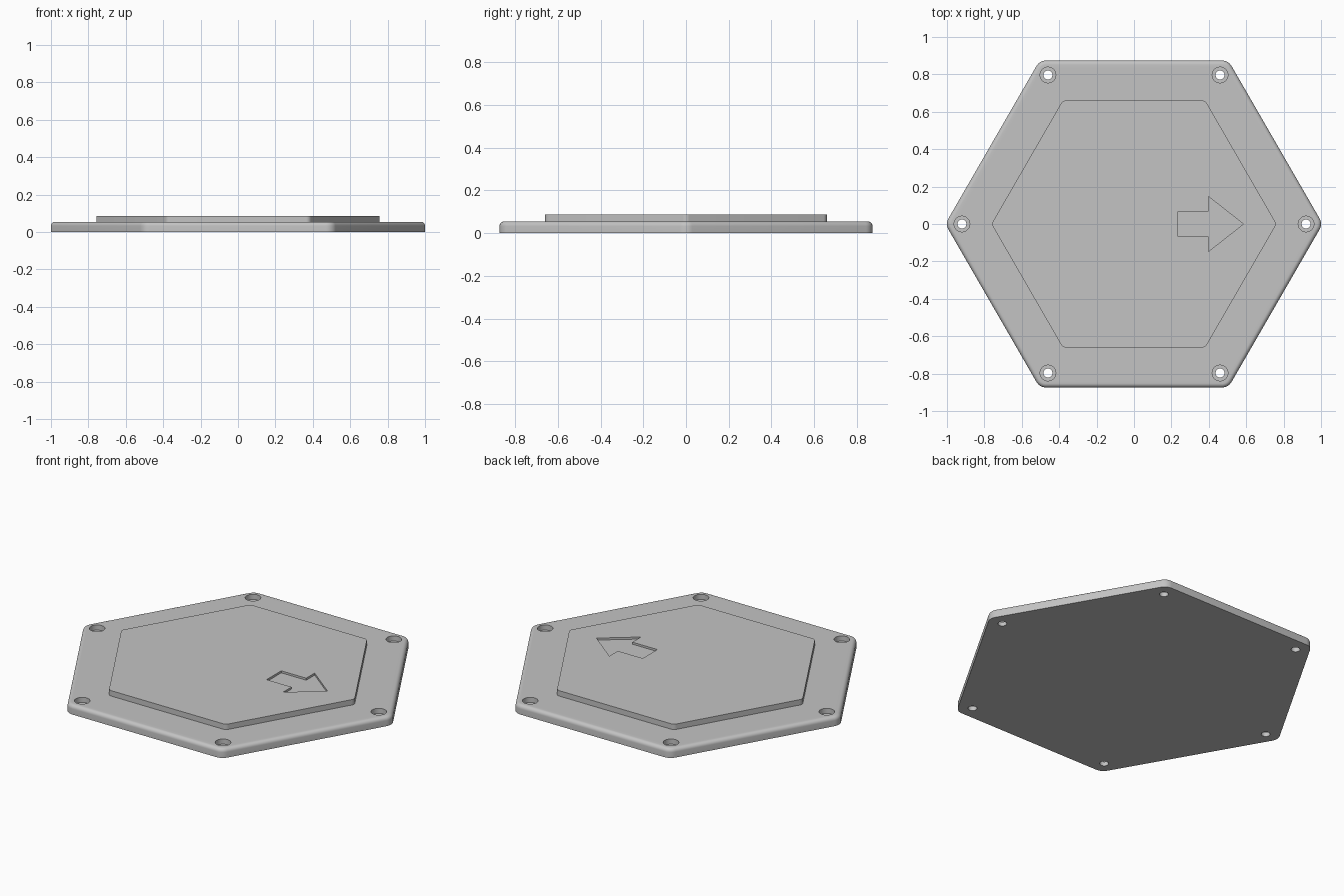
import bpy, bmesh, math
from math import cos, sin, pi, radians

cube = bpy.data.objects.get("Cube")
if cube:
    bpy.data.objects.remove(cube, do_unlink=True)

grey = bpy.data.materials.new("light grey")
grey.use_nodes = True
colour = (0.55, 0.55, 0.55, 1)
grey.diffuse_color = colour
grey.node_tree.nodes["Principled BSDF"].inputs["Base Color"].default_value = colour


def rounded_hexagon(apothem, radius, steps=8):
    """Outline with a corner on the x axis and rounded corners."""
    centre = (apothem - radius) / cos(pi / 6)
    points = []
    for k in range(6):
        a = k * pi / 3
        for i in range(steps + 1):
            b = a - pi / 6 + pi / 3 * i / steps
            points.append((centre * cos(a) + radius * cos(b),
                           centre * sin(a) + radius * sin(b)))
    return points


def circle(x, y, r, steps=32):
    return [(x + r * cos(2 * pi * i / steps), y + r * sin(2 * pi * i / steps))
            for i in range(steps)]


def loft(name, sections):
    """Solid through (outline, height) sections, capped at both ends."""
    bm = bmesh.new()
    rings = [[bm.verts.new((x, y, z)) for x, y in outline]
             for outline, z in sections]
    for low, high in zip(rings, rings[1:]):
        n = len(low)
        for i in range(n):
            j = (i + 1) % n
            bm.faces.new((low[i], low[j], high[j], high[i]))
    bm.faces.new(rings[0][::-1])
    bm.faces.new(rings[-1])
    mesh = bpy.data.meshes.new(name)
    bm.to_mesh(mesh)
    bm.free()
    mesh.materials.append(grey)
    obj = bpy.data.objects.new(name, mesh)
    bpy.context.collection.objects.link(obj)
    return obj


def cut(target, cutter):
    cutter.hide_render = True
    bpy.context.view_layer.objects.active = target
    mod = target.modifiers.new("cut", 'BOOLEAN')
    mod.operation = 'DIFFERENCE'
    mod.solver = 'EXACT'
    mod.object = cutter
    bpy.ops.object.modifier_apply(modifier=mod.name)
    bpy.data.objects.remove(cutter, do_unlink=True)


# Plate with a filleted top edge, stepping up to the raised panel
apothem, corner, plate_top, panel_top, fillet = 0.874, 0.06, 0.055, 0.087, 0.022
sections = [(rounded_hexagon(apothem, corner), 0)]
for i in range(7):
    t = radians(15 * i)
    inset = fillet * (1 - cos(t))
    sections.append((rounded_hexagon(apothem - inset, corner - inset),
                     plate_top - fillet + fillet * sin(t)))
panel = rounded_hexagon(0.66, 0.03)
sections += [(panel, plate_top), (panel, panel_top)]
cover = loft("hexagonal_cover", sections)

# Counterbored screw holes at the corners
for k in range(6):
    x, y = 0.92 * cos(k * pi / 3), 0.92 * sin(k * pi / 3)
    wide, narrow = circle(x, y, 0.042), circle(x, y, 0.024)
    cut(cover, loft("screw_hole_cutter",
                    [(narrow, -0.1), (narrow, 0.025), (wide, 0.025), (wide, 0.2)]))

# Recessed direction arrow
half = [(0.235, -0.068), (0.398, -0.068), (0.398, -0.147), (0.585, 0)]
arrow = half + [(x, -y) for x, y in half[2::-1]]
cut(cover, loft("arrow_cutter", [(arrow, panel_top - 0.012), (arrow, 0.2)]))

bpy.ops.object.select_all(action='DESELECT')
cover.select_set(True)
bpy.context.view_layer.objects.active = cover
bpy.ops.object.shade_smooth_by_angle(angle=radians(30))
